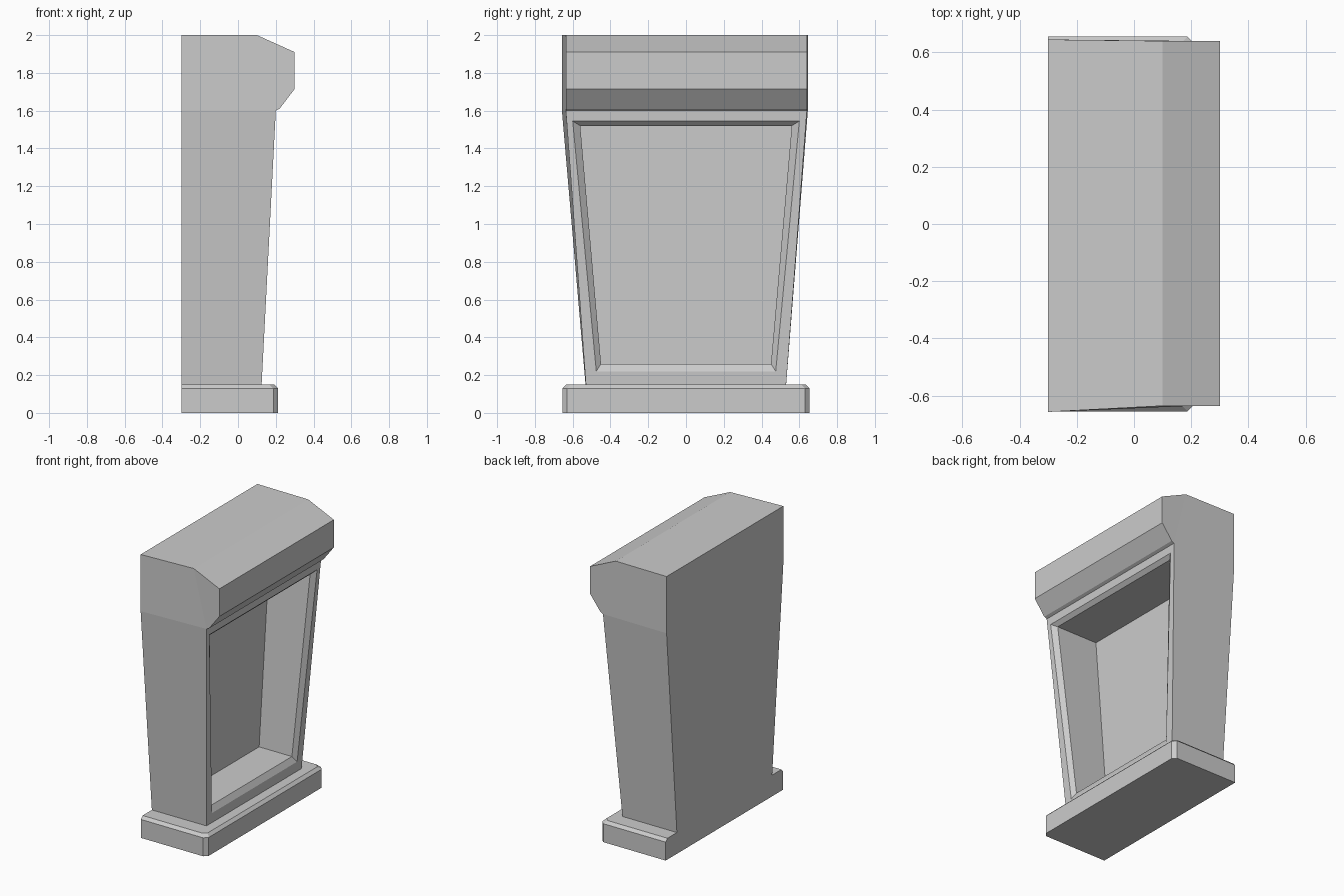
import bpy, bmesh

if "Cube" in bpy.data.objects:
    bpy.data.objects.remove(bpy.data.objects["Cube"])


def make_object(name, bm):
    bmesh.ops.recalc_face_normals(bm, faces=bm.faces[:])
    mesh = bpy.data.meshes.new(name)
    bm.to_mesh(mesh)
    bm.free()
    obj = bpy.data.objects.new(name, mesh)
    bpy.context.collection.objects.link(obj)
    return obj


def ring(bm, points):
    return [bm.verts.new(p) for p in points]


def bridge(bm, a, b):
    n = len(a)
    for i in range(n):
        j = (i + 1) % n
        bm.faces.new((a[i], a[j], b[j], b[i]))


# Plinth: slab with clipped front corners and a bevelled top, flush at the back
def plinth_outline(front, side, z, clip=0.025, back=-0.30):
    return [(back, -side, z), (front - clip, -side, z), (front, -side + clip, z),
            (front, side - clip, z), (front - clip, side, z), (back, side, z)]


bm = bmesh.new()
levels = [ring(bm, plinth_outline(f, s, z))
          for f, s, z in [(0.212, 0.655, 0), (0.212, 0.655, 0.13), (0.192, 0.635, 0.15)]]
for lower, upper in zip(levels, levels[1:]):
    bridge(bm, lower, upper)
bm.faces.new(levels[0])
bm.faces.new(levels[-1])
make_object("plinth", bm)

# Body: side profile (x, z, y on -y side, y on +y side)
profile = [(-0.30, 0.15, -0.532, 0.53), (0.125, 0.15, -0.53, 0.53),
           (0.20, 1.60, -0.636, 0.64), (0.22, 1.61, -0.636, 0.64),
           (0.30, 1.715, -0.636, 0.64), (0.30, 1.91, -0.636, 0.64),
           (0.10, 2.00, -0.636, 0.64), (-0.30, 2.00, -0.657, 0.645),
           (-0.30, 1.60, -0.657, 0.645)]
bm = bmesh.new()
near = ring(bm, [(x, a, z) for x, z, a, b in profile])
far = ring(bm, [(x, b, z) for x, z, a, b in profile])
for side in (near, far):
    for ids in ((0, 1, 2, 8), (8, 2, 6, 7), (2, 3, 4, 5, 6)):
        bm.faces.new([side[i] for i in ids])
for i in range(len(profile)):
    j = (i + 1) % len(profile)
    if i != 1:  # the front panel gets the recess instead
        bm.faces.new((near[i], near[j], far[j], far[i]))


# Recess in the sloping front: frame, bevelled lip, deep walls, upright back
def front_x(z):
    return 0.125 + (z - 0.15) * 0.075 / 1.45


def opening(y0, z0, y1, z1, x_of):
    return [(x_of(z0), -y0, z0), (x_of(z0), y0, z0),
            (x_of(z1), y1, z1), (x_of(z1), -y1, z1)]


outer = [near[1], far[1], far[2], near[2]]
lip = ring(bm, opening(0.475, 0.22, 0.60, 1.545, front_x))
inner = ring(bm, opening(0.45, 0.26, 0.56, 1.52, lambda z: front_x(z) - 0.025))
back = ring(bm, opening(0.45, 0.26, 0.56, 1.52, lambda z: -0.15))
for a, b in ((outer, lip), (lip, inner), (inner, back)):
    bridge(bm, a, b)
bm.faces.new(back)
make_object("cabinet_body", bm)
